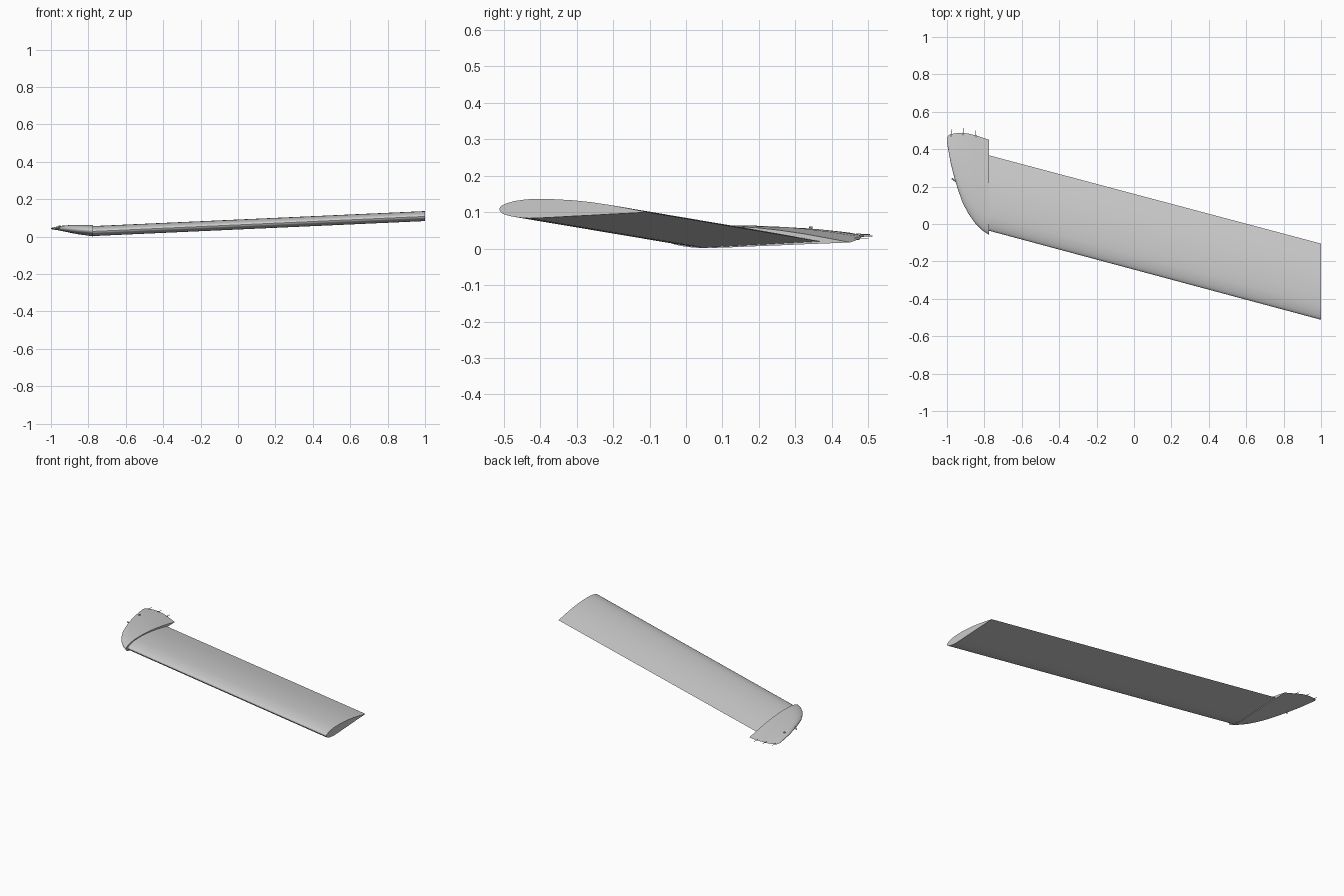
import bpy
import bmesh
from mathutils import Vector

cube = bpy.data.objects.get("Cube")
if cube:
    bpy.data.objects.remove(cube, do_unlink=True)

paint = bpy.data.materials.new("light_grey")
paint.use_nodes = True
grey = (0.6, 0.6, 0.6, 1)
paint.diffuse_color = grey
paint.node_tree.nodes["Principled BSDF"].inputs["Base Color"].default_value = grey

# Airfoil: chord fraction, upper offset, lower offset
AIRFOIL = [(0, 0, 0), (.004, .16, -.16), (.0125, .29, -.3), (.03, .43, -.43), (.06, .58, -.55),
           (.1, .74, -.65), (.15, .86, -.72), (.2, .94, -.75), (.33, 1, -.65), (.5, .92, -.48),
           (.62, .78, -.37), (.75, .56, -.24), (.88, .28, -.12), (1, 0, 0)]


def finish(name, bm):
    bmesh.ops.recalc_face_normals(bm, faces=bm.faces)
    mesh = bpy.data.meshes.new(name)
    bm.to_mesh(mesh)
    bm.free()
    mesh.materials.append(paint)
    obj = bpy.data.objects.new(name, mesh)
    bpy.context.collection.objects.link(obj)
    bpy.ops.object.select_all(action="DESELECT")
    obj.select_set(True)
    bpy.context.view_layer.objects.active = obj
    bpy.ops.object.shade_smooth_by_angle(angle=0.6)
    return obj


def loft(name, stations):
    """Skin airfoils; a station is x, front y, rear y, front z, rear z, height."""
    bm = bmesh.new()
    rings = []
    for x, y0, y1, z0, z1, h in stations:
        def point(c, off):
            return bm.verts.new((x, y0 + (y1 - y0) * c, z0 + (z1 - z0) * c + off * h))
        ring = [point(c, up) for c, up, low in AIRFOIL]
        ring += [point(c, low) for c, up, low in AIRFOIL[-2:0:-1]]
        rings.append(ring)
    for a, b in zip(rings, rings[1:]):
        for i in range(len(a)):
            j = (i + 1) % len(a)
            bm.faces.new((a[i], a[j], b[j], b[i]))
    bm.faces.new(rings[0])
    bm.faces.new(rings[-1])
    return finish(name, bm)


def rod(name, start, end, radius):
    start, end = Vector(start), Vector(end)
    bm = bmesh.new()
    bmesh.ops.create_cone(bm, cap_ends=True, segments=8, radius1=radius, radius2=radius,
                          depth=(end - start).length)
    turn = (end - start).to_track_quat("Z", "Y")
    bmesh.ops.rotate(bm, verts=bm.verts, cent=(0, 0, 0), matrix=turn.to_matrix())
    bmesh.ops.translate(bm, verts=bm.verts, vec=(start + end) / 2)
    return finish(name, bm)


# Swept main panel with constant chord
loft("wing_panel", [(1, -.512, -.105, .108, .1, .031),
                    (-.775, -.036, .367, .028, .02, .031)])

# Rounded wing tip with upswept underside
loft("wing_tip", [(-.775, -.058, .45, .031, .017, .036),
                  (-.81, -.035, .462, .034, .021, .033),
                  (-.85, .005, .475, .036, .027, .03),
                  (-.885, .055, .483, .039, .032, .026),
                  (-.915, .11, .487, .042, .034, .021),
                  (-.94, .18, .487, .044, .036, .017),
                  (-.96, .245, .484, .045, .037, .013),
                  (-.98, .325, .48, .045, .038, .008),
                  (-.993, .395, .473, .045, .039, .004),
                  (-1, .44, .462, .044, .041, .001)])

# Trailing static wicks
for i, (x, y, z) in enumerate([(-.978, .472, .039), (-.914, .48, .035), (-.845, .468, .027)]):
    rod(f"static_wick_{i + 1}", (x, y, z), (x, y + .032, z), .0012)
    rod(f"wick_base_{i + 1}", (x, y - .006, z), (x, y + .008, z), .003)

# Small lamps on the tip
rod("tip_lamp", (-.973, .243, .044), (-.95, .226, .049), .004)
rod("upper_lamp", (-.955, .342, .048), (-.955, .342, .06), .005)
